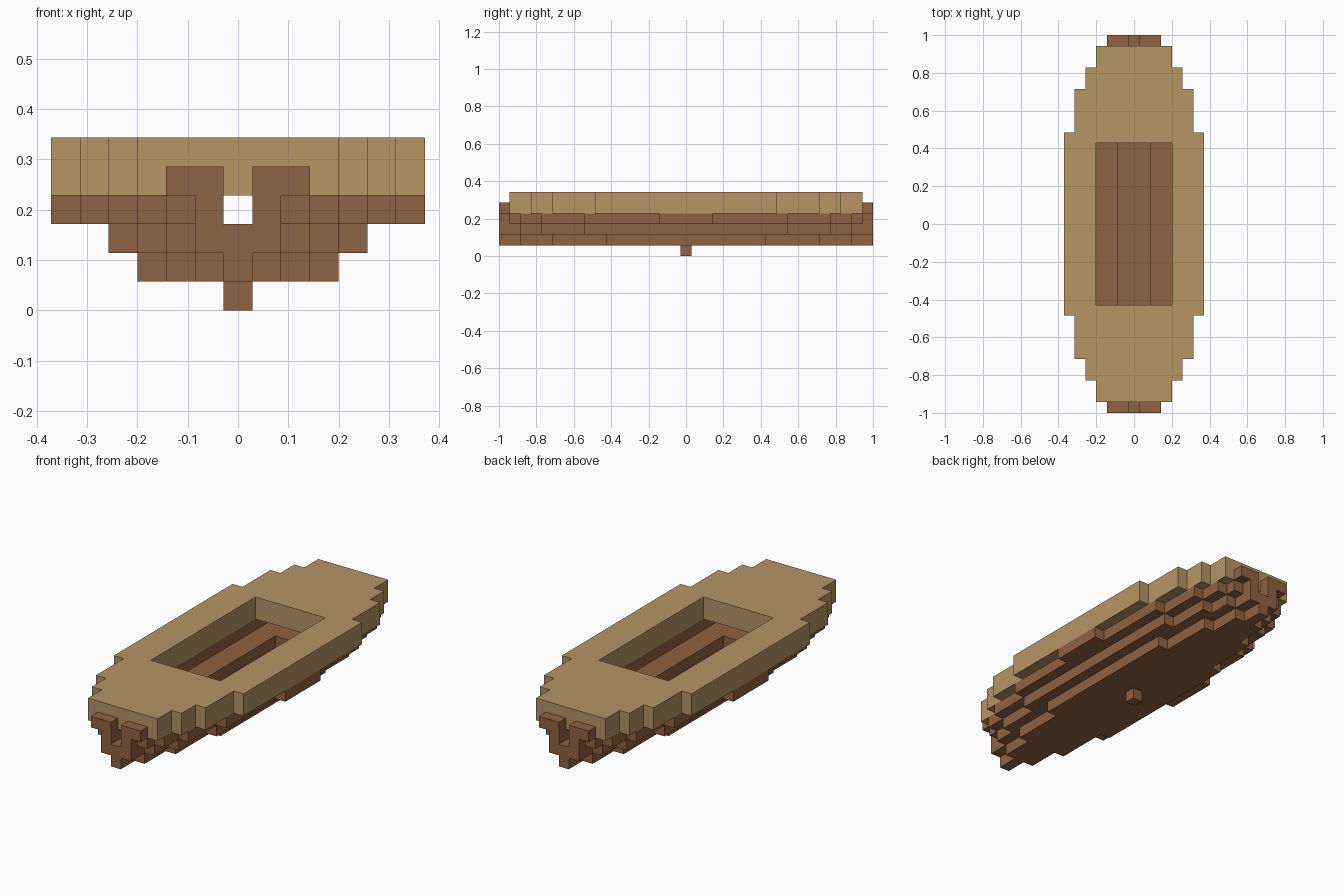
import bpy, bmesh

cube = bpy.data.objects.get("Cube")
if cube:
    bpy.data.objects.remove(cube, do_unlink=True)

U = 2 / 35  # size of one block


def material(name, color):
    m = bpy.data.materials.new(name)
    m.use_nodes = True
    m.diffuse_color = color
    m.node_tree.nodes["Principled BSDF"].inputs["Base Color"].default_value = color
    return m


TAN = material("tan wood", (0.462, 0.305, 0.127, 1))
BROWN = material("brown wood", (0.275, 0.125, 0.054, 1))


def quarter(steps):
    """Stepped edge from midships to the tip; steps are (half width, y end), widest first."""
    pts = [(steps[0][0], 0)]
    for i, (w, y) in enumerate(steps):
        pts.append((w, y))
        if i + 1 < len(steps):
            pts.append((steps[i + 1][0], y))
    return pts


def side(steps):
    """Full stepped edge on the +x side, from -y to +y."""
    q = quarter(steps)[1:]
    return [(x, -y) for x, y in reversed(q)] + q


def outline(steps):
    s = side(steps)
    return s + [(-x, -y) for x, y in s]


def rect(x0, x1, y0, y1):
    return [(x0, y0), (x1, y0), (x1, y1), (x0, y1)]


def prism(name, loops, z0, z1, mat):
    """Fill the loops (later loops are holes) and extrude; units are blocks."""
    bm = bmesh.new()
    edges = []
    for loop in loops:
        vs = [bm.verts.new((x * U, y * U, z0 * U)) for x, y in loop]
        edges += [bm.edges.new((vs[i - 1], vs[i])) for i in range(len(vs))]
    bmesh.ops.triangle_fill(bm, edges=edges, use_beauty=True, normal=(0, 0, 1))
    ext = bmesh.ops.extrude_face_region(bm, geom=bm.faces[:], use_keep_orig=True)
    top = [g for g in ext["geom"] if isinstance(g, bmesh.types.BMVert)]
    bmesh.ops.translate(bm, verts=top, vec=(0, 0, (z1 - z0) * U))
    bmesh.ops.recalc_face_normals(bm, faces=bm.faces[:])
    me = bpy.data.meshes.new(name)
    bm.to_mesh(me)
    bm.free()
    me.materials.append(mat)
    ob = bpy.data.objects.new(name, me)
    bpy.context.collection.objects.link(ob)
    return ob


# Keel block and bottom planks
prism("keel_block", [rect(-.5, .5, -.5, .5)], 0, 1, BROWN)
prism("hull_bottom", [outline([(3.5, 7.5), (2.5, 12.5), (1.5, 15.5), (.5, 17.5)])], 1, 2, BROWN)

# Lower hull with the foot well cut through it
prism("hull_lower", [outline([(4.5, 9.5), (3.5, 13.5), (2.5, 15.5), (1.5, 17.5)]),
                     rect(-1.5, 1.5, -7.5, 7.5)], 2, 3, BROWN)

# Upper hull sides, hollow between them and open at both tips
outer = side([(6.5, 2.5), (5.5, 9.5), (4.5, 13.5), (3.5, 15.5), (2.5, 16.5), (1.5, 17.5)])
inner = side([(3.5, 9.5), (2.5, 13.5), (1.5, 15.5), (.5, 17.5)])
for label, s in (("left", 1), ("right", -1)):
    prism("hull_upper_" + label, [[(s * x, y) for x, y in outer + inner[::-1]]], 3, 4, BROWN)

# Thick deck with the cockpit opening
prism("deck", [outline([(6.5, 8.5), (5.5, 12.5), (4.5, 14.5), (3.5, 16.5)]),
               rect(-3.5, 3.5, -7.5, 7.5)], 4, 6, TAN)

# Pairs of posts at bow and stern
for end, t in (("bow", -1), ("stern", 1)):
    for label, s in (("left", 1), ("right", -1)):
        xs, ys = sorted((s * .5, s * 2.5)), sorted((t * 16.5, t * 17.5))
        prism(f"{end}_post_{label}", [rect(*xs, *ys)], 4, 5, BROWN)
